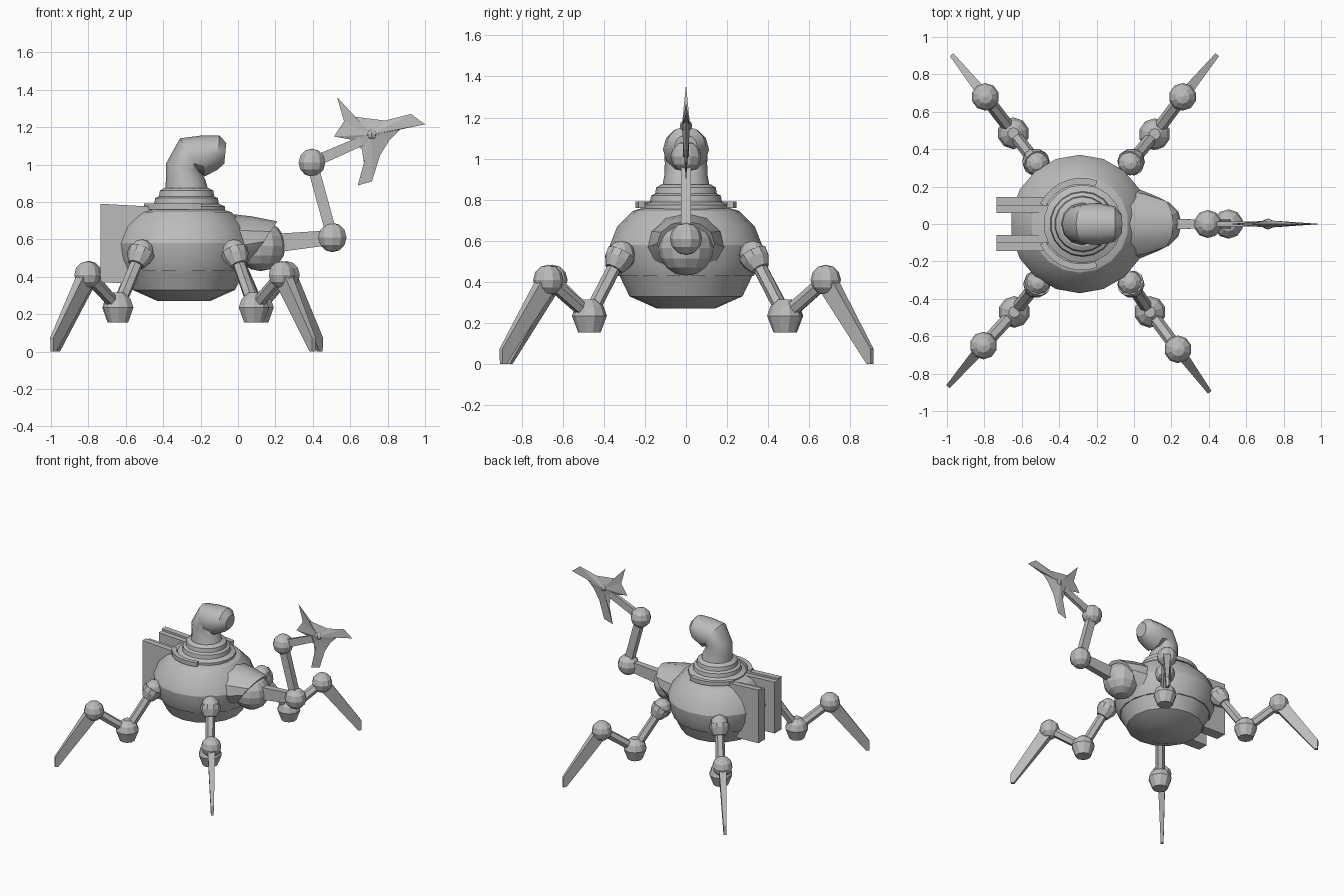
import bpy
import bmesh
from math import cos, sin, pi, radians
from mathutils import Vector

cube = bpy.data.objects.get("Cube")
if cube:
    bpy.data.objects.remove(cube)

GREY = (0.5, 0.5, 0.5, 1)
metal = bpy.data.materials.new("plain_grey")
metal.use_nodes = True
metal.diffuse_color = GREY
metal.node_tree.nodes["Principled BSDF"].inputs["Base Color"].default_value = GREY

X, Y, Z = Vector((1, 0, 0)), Vector((0, 1, 0)), Vector((0, 0, 1))


def finish(name, bm, smooth=0):
    """Turn a bmesh into a grey object, smooth below the given angle."""
    bmesh.ops.recalc_face_normals(bm, faces=bm.faces)
    mesh = bpy.data.meshes.new(name)
    bm.to_mesh(mesh)
    bm.free()
    mesh.materials.append(metal)
    if smooth:
        mesh.shade_smooth()
        mesh.set_sharp_from_angle(angle=radians(smooth))
    obj = bpy.data.objects.new(name, mesh)
    bpy.context.collection.objects.link(obj)
    return obj


def loft(name, rings, sides=8, side=Y, smooth=0, turn=0.0):
    """Skin over rings of (centre, direction, radius along side, other radius)."""
    bm = bmesh.new()
    loops = []
    for centre, direction, ru, rv in rings:
        v = side.cross(Vector(direction)).normalized()
        angles = [2 * pi * i / sides + turn for i in range(sides)]
        loops.append([bm.verts.new(Vector(centre) + side * ru * cos(a) + v * rv * sin(a))
                      for a in angles])
    for a, b in zip(loops, loops[1:]):
        for i in range(sides):
            j = (i + 1) % sides
            bm.faces.new((a[i], a[j], b[j], b[i]))
    bm.faces.new(loops[0])
    bm.faces.new(loops[-1])
    return finish(name, bm, smooth)


def lathe(name, x, profile, sides, smooth=0):
    return loft(name, [((x, 0, z), Z, r, r) for r, z in profile], sides, Y, smooth)


def rod(name, a, b, ra, rb, side=Y, sides=6, flat=1.0):
    a, b = Vector(a), Vector(b)
    turn = pi / 4 if sides == 4 else 0
    return loft(name, [(a, b - a, ra * flat, ra), (b, b - a, rb * flat, rb)],
                sides, side, 0, turn)


def ball(name, centre, r, segments=10, rings=6, smooth=0):
    bm = bmesh.new()
    bmesh.ops.create_uvsphere(bm, u_segments=segments, v_segments=rings, radius=r)
    bmesh.ops.translate(bm, verts=bm.verts, vec=Vector(centre))
    return finish(name, bm, smooth)


def slab(name, outline, half):
    """Closed prism: outline of 3D points pushed both ways by per-point offsets."""
    bm = bmesh.new()
    front = [bm.verts.new(p + h) for p, h in zip(outline, half)]
    back = [bm.verts.new(p - h) for p, h in zip(outline, half)]
    bm.faces.new(front)
    bm.faces.new(back)
    n = len(outline)
    for i in range(n):
        j = (i + 1) % n
        bm.faces.new((front[i], front[j], back[j], back[i]))
    return finish(name, bm)


# Body: lower dish, domed shell, stepped collar
lathe("belly_dish", -0.29, [(0.14, 0.27), (0.275, 0.33), (0.335, 0.455), (0.3, 0.47)], 16, 25)
lathe("body_shell", -0.29, [(0.33, 0.43), (0.36, 0.5), (0.37, 0.58), (0.335, 0.67),
                            (0.26, 0.745), (0.18, 0.77)], 18, 25)
lathe("neck_collar", -0.275, [(0.21, 0.74), (0.21, 0.775), (0.175, 0.79), (0.17, 0.82),
                              (0.15, 0.83), (0.145, 0.86), (0.12, 0.875)], 18, 30)

# Hooked neck and head
loft("hooked_head", [
    ((-0.272, 0, 0.84), Z, 0.12, 0.12),
    ((-0.28, 0, 0.92), Z, 0.105, 0.105),
    ((-0.29, 0, 0.98), (0.05, 0, 0.185), 0.103, 0.098),
    ((-0.26, 0, 1.05), (0.18, 0, 0.1), 0.107, 0.103),
    ((-0.19, 0, 1.045), (0.22, 0, 0.02), 0.112, 0.11),
    ((-0.105, 0, 1.064), (0.2, 0, -0.01), 0.095, 0.092),
    ((-0.068, 0, 1.06), (0.2, 0, -0.02), 0.055, 0.055)], 12, Y, 35)

# Curved rails around the collar and the rear plates
for s, label in ((1, "left"), (-1, "right")):
    arc = []
    for i in range(8):
        a = s * radians(70 + i * 12)
        centre = (-0.28 + 0.23 * cos(a), 0.23 * sin(a), 0.775)
        arc.append((centre, (-sin(a), cos(a), 0), 0.022, 0.024))
    loft("collar_rail_" + label, arc, 4, Z, 0, pi / 4)
    for part, y, half, top in (("outer", 0.122, 0.022, 0.79), ("inner", 0.08, 0.021, 0.775)):
        corners = [(-0.735, 0.37), (-0.735, top), (-0.46, top - 0.015), (-0.46, 0.36)]
        slab("rear_plate_" + part + "_" + label,
             [Vector((x, s * y, z)) for x, z in corners], [Y * half] * 4)

# Shoulder housing and its ball
loft("shoulder_housing", [
    ((-0.12, 0, 0.545), X, 0.215, 0.2),
    ((0.03, 0, 0.57), (0.28, 0, -0.09), 0.185, 0.16),
    ((0.138, 0, 0.588), (0.215, 0, -0.145), 0.14, 0.13)], 12, Y, 30)
ball("shoulder_ball", (0.12, 0, 0.565), 0.135, 12, 8, 20)

# Jointed arm
elbow, wrist, hub = (0.505, 0, 0.61), (0.395, 0, 1.01), (0.715, 0, 1.16)
rod("upper_arm", (0.2, 0, 0.58), elbow, 0.07, 0.055, Y, 4, 0.55)
rod("forearm", elbow, wrist, 0.042, 0.042, Y, 4, 0.8)
rod("blade_shaft", wrist, (0.66, 0, 1.125), 0.042, 0.036, Y, 4, 0.5)
ball("elbow_joint", elbow, 0.079)
ball("wrist_joint", wrist, 0.075)
ball("blade_hub", hub, 0.03, 8, 6)

# Three-pointed blade, thick at the hub and thin at the rim
outline = [(0.53, 1.36), (0.625, 1.255), (0.786, 1.235), (0.925, 1.27), (1.0, 1.215),
           (0.866, 1.187), (0.81, 1.13), (0.76, 1.05), (0.716, 0.91), (0.64, 0.888),
           (0.674, 1.0), (0.663, 1.08), (0.6, 1.134), (0.513, 1.15), (0.567, 1.23)]
bm = bmesh.new()
rim = [bm.verts.new((x, 0, z)) for x, z in outline]
for s in (1, -1):
    peak = bm.verts.new((hub[0], s * 0.02, hub[2]))
    for a, b in zip(rim, rim[1:] + rim[:1]):
        bm.faces.new((a, b, peak))
finish("star_blade", bm)

# Legs: hip, ankle and knee joints with a tapered foot blade
legs = {
    "back_left": ((-0.02, 0.325), (0.11, 0.48), (0.26, 0.68), (0.445, 0.905)),
    "back_right": ((-0.52, 0.325), (-0.645, 0.485), (-0.795, 0.68), (-0.975, 0.905)),
    "front_right": ((-0.515, -0.315), (-0.64, -0.47), (-0.805, -0.65), (-0.995, -0.87)),
    "front_left": ((-0.02, -0.315), (0.085, -0.47), (0.235, -0.67), (0.405, -0.9)),
}
for label, points in legs.items():
    hip, low, knee, tip = (Vector((*p, z)) for p, z in zip(points, (0.535, 0.235, 0.41, 0)))
    out = tip - hip
    out.z = 0
    out.normalize()
    side = out.cross(Z)
    down = (low - hip).normalized()
    ball("hip_ball_" + label, hip, 0.066)
    loft("hip_cup_" + label, [(hip, down, 0.074, 0.074),
                              (hip + down * 0.035, down, 0.07, 0.07),
                              (hip + down * 0.085, down, 0.045, 0.045)], 10, side)
    rod("thigh_" + label, hip, low, 0.034, 0.034, side)
    loft("lower_joint_" + label, [(low + Z * h, Z, r, r) for h, r in (
        (-0.08, 0.055), (0, 0.085), (0.045, 0.07), (0.08, 0.03))], 10)
    rod("shin_" + label, low, knee, 0.034, 0.034, side)
    ball("knee_joint_" + label, knee, 0.074)
    blade = [knee + out * 0.05 + Z * 0.01, tip + Z * 0.075, tip,
             tip - out * 0.025, knee - out * 0.035 - Z * 0.03]
    slab("foot_blade_" + label, blade, [side * w for w in (0.027, 0.012, 0.01, 0.01, 0.027)])
